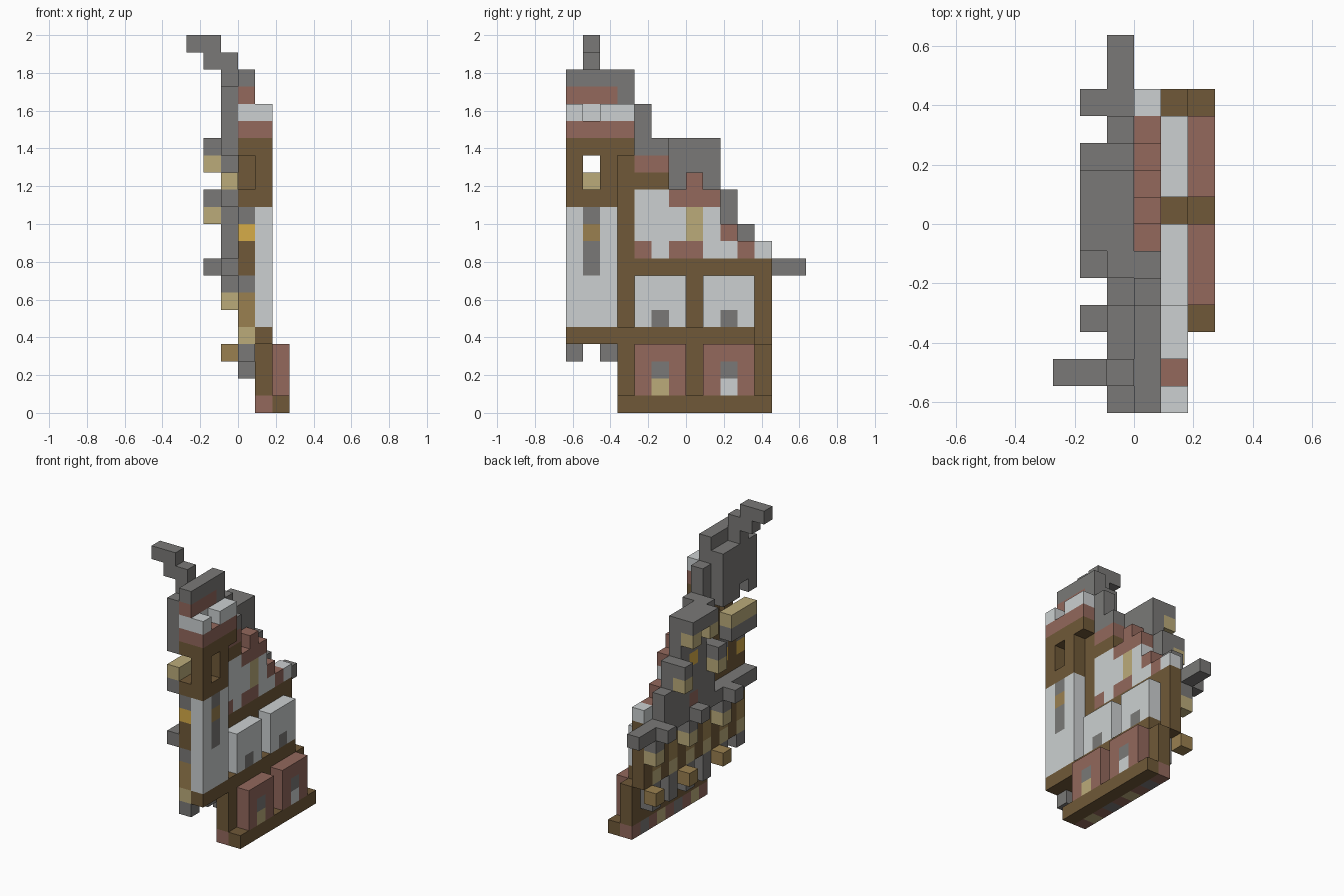
import bpy, bmesh
from mathutils import Vector

cube = bpy.data.objects.get("Cube")
if cube:
    bpy.data.objects.remove(cube, do_unlink=True)

UNIT = 1 / 11  # edge of one building block


def linear(c):
    c /= 255
    return c / 12.92 if c < 0.04045 else ((c + 0.055) / 1.055) ** 2.4


COLOURS = {
    "slate": (122, 121, 119), "timber": (112, 89, 56), "brick": (147, 104, 92),
    "plaster": (204, 208, 209), "sand": (187, 171, 122),
    "ochre": (154, 128, 80), "gold": (214, 172, 72),
}
NAMES = list(COLOURS)
materials = []
for name, rgb in COLOURS.items():
    m = bpy.data.materials.new(name)
    m.use_nodes = True
    col = [linear(c) for c in rgb] + [1]
    m.diffuse_color = col
    bsdf = m.node_tree.nodes["Principled BSDF"]
    bsdf.inputs["Base Color"].default_value = col
    bsdf.inputs["Roughness"].default_value = 0.9
    materials.append(m)

cells = {}  # block position -> (part, colour)


def fill(part, colour, x, y, z):
    """Fill a box of blocks; each range is a (start, end) pair or one index."""
    spans = [range(*s) if isinstance(s, tuple) else (s,) for s in (x, y, z)]
    for i in spans[0]:
        for j in spans[1]:
            for k in spans[2]:
                if colour:
                    cells[i, j, k] = (part, colour)
                else:
                    cells.pop((i, j, k), None)


# Base and ground floor wall
fill("base", "timber", 2, (-4, 5), 0)
for y in range(-4, 5):
    fill("base", ("brick", "sand", "brick", "slate")[y % 4], 1, y, 0)
fill("ground_wall", "timber", 1, (-4, 5), (1, 4))
fill("floor_beam", "timber", 1, (-7, 4), 4)

# Projecting bays on both storeys, with their openings
for y, door in ((-3, "sand"), (1, "plaster")):
    fill("brick_bay", "brick", 2, (y, y + 3), (1, 4))
    fill("brick_bay", door, 2, y + 1, 1)
    fill("brick_bay", "slate", 2, y + 1, 2)
    fill("plaster_bay", "plaster", 1, (y, y + 3), (5, 8))
    fill("plaster_bay", "slate", 1, y + 1, 5)

# Rear posts, alternating timber and banded columns
fill("rear_posts", "timber", 0, (-7, 5), (4, 9))
for y in range(-7, 5, 2):
    fill("rear_posts", "slate", 0, y, (3 if y < -4 else 2, 4))
    fill("rear_posts", "sand", 0, y, 4)
    fill("rear_posts", "ochre", 0, y, (5, 7))
    fill("rear_posts", "slate", 0, y, 7)

# Rear ledge with brackets
fill("rear_ledge", "slate", -1, (-7, 7), 8)
for y in (-4, 0, 4):
    fill("rear_ledge", "slate", -2, y, 8)
    fill("bracket", "slate", -1, y, 7)
    fill("bracket", "sand", -1, y, 6)
    fill("bracket", "ochre", -1, y, 3)

# Gable wall, stepping down away from the tower
fill("gable_wall", "timber", 0, -4, (5, 16))
fill("gable_wall", "plaster", 0, (-3, 2), (9, 13))
fill("gable_wall", "plaster", 0, (1, 5), 9)
fill("gable_wall", "timber", 0, (-3, -1), 13)
fill("gable_trim", "brick", 0, (-3, -1), 14)
fill("gable_trim", "brick", 0, (-1, 2), 12)
fill("gable_trim", "brick", 0, 0, 13)
fill("gable_trim", "brick", 0, 2, 10)
for y in (-3, -1, 0, 3):
    fill("gable_trim", "brick", 0, y, 9)
fill("gable_window", "sand", 0, 0, (10, 12))

# Stepped roof behind the gable, with a rear door and lit window
fill("roof", "slate", -1, (-2, 3), (9, 13))
fill("roof", "slate", -1, (-1, 2), (13, 16))
fill("roof", "slate", (-1, 1), -2, 15)
fill("roof", "slate", 0, -3, (15, 18))
fill("roof", "slate", -1, 3, (9, 11))
fill("roof", "slate", -2, (-1, 2), 15)
fill("rear_door", "brick", -1, 0, 9)
fill("rear_window", "gold", -1, 0, 12)
for y in (-2, 2):
    fill("dormer", "slate", -2, y, 12)
    fill("dormer", "sand", -2, y, 11)
for y in (-1, 1):
    fill("dormer", "sand", -2, y, 14)

# Tower shaft and slit window
fill("tower_shaft", "plaster", 1, (-7, -4), (5, 12))
fill("tower_shaft", "timber", 0, (-7, -4), (8, 12))
for y in (-7, -5):
    fill("tower_shaft", "gold", 0, y, 10)
    fill("tower_shaft", "slate", 0, y, 11)
fill("tower_slit", "slate", 1, -6, (8, 12))
fill("tower_slit", "ochre", 1, -6, 10)

# Tower belfry with an opening running through it
fill("belfry", "timber", (0, 2), (-7, -4), (12, 15))
fill("belfry", "timber", (0, 2), (-7, -3), 15)
fill("belfry", None, 0, (-7, -4), (13, 15))
fill("belfry", None, 1, -6, (13, 15))
fill("balcony", "slate", -1, (-7, -4), 12)
fill("balcony", "sand", -1, (-7, -4), 13)

# Tower crown and roof
fill("crown", "brick", (0, 2), (-7, -3), 16)
fill("crown", "plaster", (0, 2), (-7, -3), 17)
fill("crown", None, 1, -6, 17)
fill("crown", "brick", 0, (-7, -4), 18)
fill("tower_roof", "slate", -1, (-7, -3), (15, 19))
fill("tower_roof", None, -1, -6, 15)
fill("tower_roof", "slate", 0, -4, 18)
fill("tower_roof", "slate", 0, (-7, -3), 19)
fill("spire", "slate", -1, -6, 19)
fill("spire", "slate", (-2, 0), -6, 20)
fill("spire", "slate", (-3, -1), -6, 21)

# Build one mesh per part, keeping only the exposed block faces
AXES = [Vector(v) for v in ((1, 0, 0), (0, 1, 0), (0, 0, 1))]
for part in dict.fromkeys(p for p, c in cells.values()):
    bm = bmesh.new()
    for pos, (owner, colour) in cells.items():
        if owner != part:
            continue
        centre = Vector(pos) + Vector((0.5, 0.5, 0.5))
        for a in range(3):
            for sign in (-1, 1):
                n = AXES[a] * sign
                if tuple(int(v) for v in Vector(pos) + n) in cells:
                    continue
                u, v = AXES[(a + 1) % 3] * sign, AXES[(a + 2) % 3]
                corners = [centre + (n + u * s + v * t) / 2
                           for s, t in ((-1, -1), (1, -1), (1, 1), (-1, 1))]
                face = bm.faces.new([bm.verts.new(c * UNIT) for c in corners])
                face.material_index = NAMES.index(colour)
    bmesh.ops.remove_doubles(bm, verts=bm.verts, dist=UNIT / 100)
    mesh = bpy.data.meshes.new(part)
    bm.to_mesh(mesh)
    bm.free()
    for m in materials:
        mesh.materials.append(m)
    bpy.context.collection.objects.link(bpy.data.objects.new(part, mesh))
